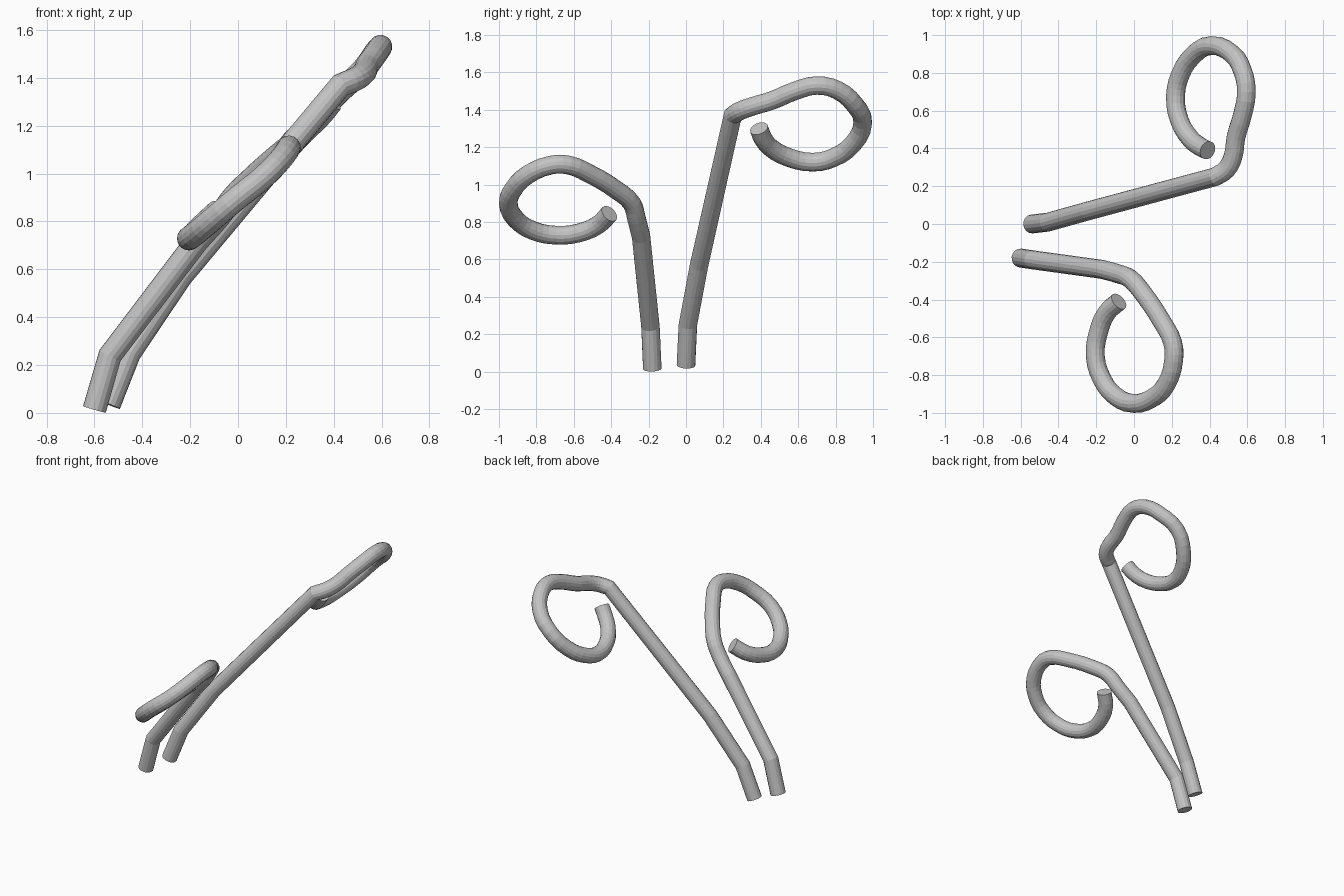
import bpy

cube = bpy.data.objects.get("Cube")
if cube:
    bpy.data.objects.remove(cube, do_unlink=True)

grey = bpy.data.materials.new("light_grey")
grey.use_nodes = True
colour = (0.55, 0.55, 0.55, 1)
grey.diffuse_color = colour
grey.node_tree.nodes["Principled BSDF"].inputs["Base Color"].default_value = colour


def bent_tube(name, stem, loop, radius=0.05):
    """Round bar with straight stem sections and a smoothly curved loop."""
    curve = bpy.data.curves.new(name, "CURVE")
    curve.dimensions = "3D"
    curve.bevel_depth = radius
    curve.bevel_resolution = 6
    curve.resolution_u = 3
    curve.use_fill_caps = True
    spline = curve.splines.new("BEZIER")
    path = stem + loop
    spline.bezier_points.add(len(path) - 1)
    for i, (point, co) in enumerate(zip(spline.bezier_points, path)):
        point.co = co
        kind = "VECTOR" if i < len(stem) else "AUTO"
        point.handle_left_type = point.handle_right_type = kind
    obj = bpy.data.objects.new(name, curve)
    bpy.context.collection.objects.link(obj)
    curve.materials.append(grey)

    # Turn the tube into a faceted mesh
    bpy.ops.object.select_all(action="DESELECT")
    obj.select_set(True)
    bpy.context.view_layer.objects.active = obj
    bpy.ops.object.convert(target="MESH")
    bpy.ops.object.shade_flat()


# Short rod with its loop curling to the front
bent_tube(
    "front_rod",
    [(-.6, -.18, .015), (-.535, -.19, .24), (-.17, -.24, .72)],
    [(-.08, -.265, .82), (-.02, -.29, .9), (.05, -.37, .97), (.15, -.52, 1.06),
     (.205, -.63, 1.105), (.21, -.72, 1.105), (.17, -.85, 1.05),
     (.1, -.92, .98), (0, -.95, .9), (-.1, -.91, .815), (-.17, -.82, .755),
     (-.205, -.7, .73), (-.19, -.58, .74), (-.145, -.47, .785),
     (-.08, -.41, .845)])

# Long rod with its loop curling to the back
bent_tube(
    "back_rod",
    [(-.54, 0, .035), (-.455, .01, .25), (-.24, .07, .57), (.43, .25, 1.37)],
    [(.49, .29, 1.395), (.525, .36, 1.42), (.54, .46, 1.45), (.575, .58, 1.5),
     (.595, .7, 1.53), (.575, .81, 1.505), (.52, .9, 1.43), (.41, .945, 1.33),
     (.31, .89, 1.215), (.245, .79, 1.145), (.22, .68, 1.12),
     (.24, .55, 1.145), (.3, .45, 1.2), (.35, .41, 1.25), (.39, .39, 1.3)])
